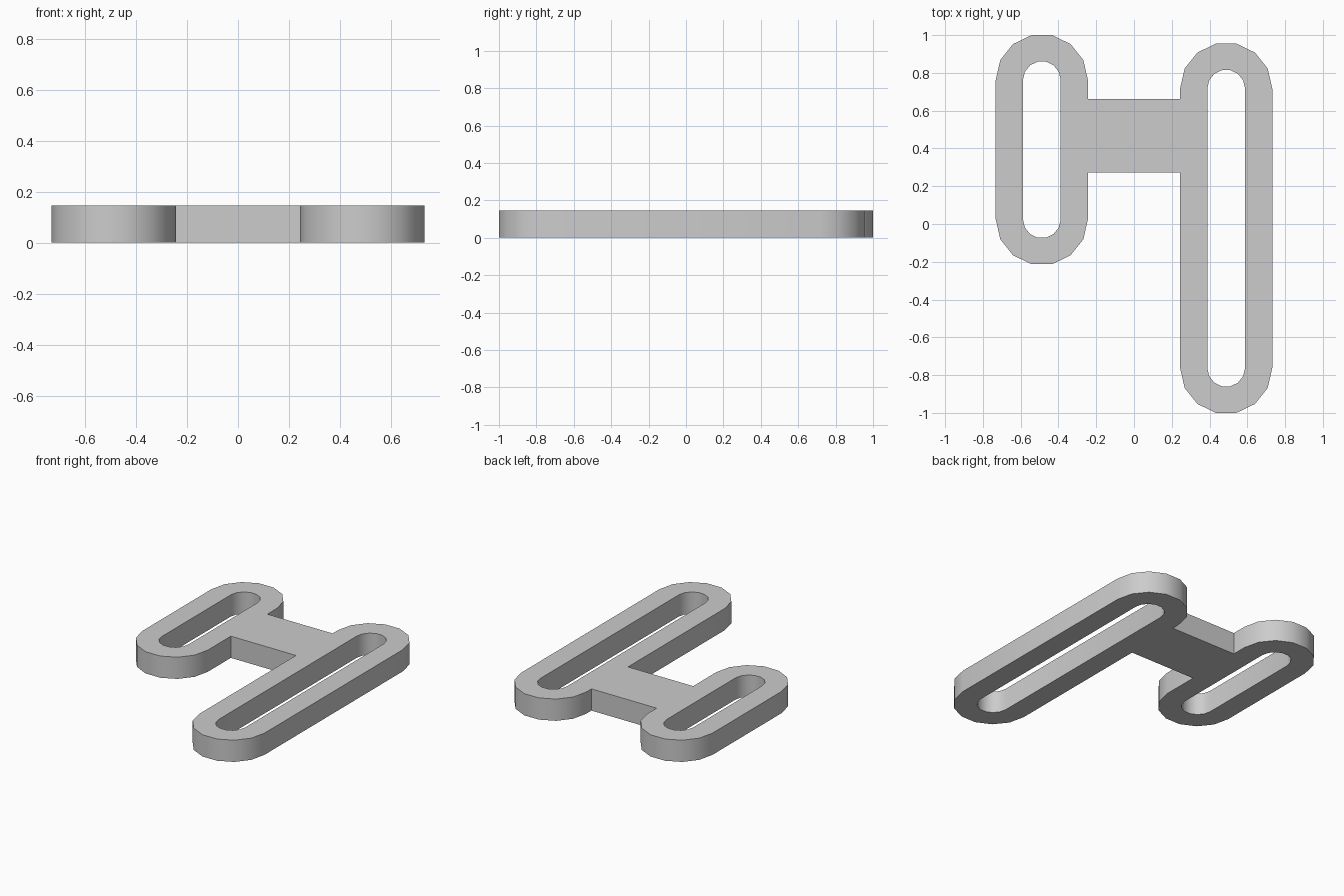
import bpy, bmesh
from math import cos, sin, pi, radians

cube = bpy.data.objects.get("Cube")
if cube:
    bpy.data.objects.remove(cube, do_unlink=True)

THICK = 0.147
OUTER, INNER = 0.244, 0.10
LOOP_X = 0.488
SEGMENTS = 7
# Arc centres of each loop: x, lower y, upper y
LEFT_LOOP = (LOOP_X, -0.762, 0.717)
RIGHT_LOOP = (-LOOP_X, 0.025, 0.762)
BRIDGE_FRONT, BRIDGE_BACK = 0.272, 0.662


def half_circle(x, y, r, start):
    angles = [start + pi * i / SEGMENTS for i in range(SEGMENTS + 1)]
    return [(x + r * cos(a), y + r * sin(a)) for a in angles]


def slot(loop, r):
    x, low, high = loop
    return half_circle(x, low, r, pi), half_circle(x, high, r, 0)


# Outer outline: two rounded loops joined by the bridge
edge = LOOP_X - OUTER
left_low, left_high = slot(LEFT_LOOP, OUTER)
right_low, right_high = slot(RIGHT_LOOP, OUTER)
outline = ([(-edge, BRIDGE_FRONT), (edge, BRIDGE_FRONT)] + left_low + left_high
           + [(edge, BRIDGE_BACK), (-edge, BRIDGE_BACK)] + right_high + right_low)

# Slotted openings
holes = [low + high for low, high in (slot(LEFT_LOOP, INNER), slot(RIGHT_LOOP, INNER))]

# Filled flat profile extruded to a plate
curve = bpy.data.curves.new("slotted_link_profile", "CURVE")
curve.dimensions = "2D"
curve.fill_mode = "BOTH"
curve.extrude = THICK / 2
for points in [outline] + holes:
    spline = curve.splines.new("POLY")
    spline.points.add(len(points) - 1)
    for p, (x, y) in zip(spline.points, points):
        p.co = (x, y, 0, 1)
    spline.use_cyclic_u = True

link = bpy.data.objects.new("slotted_link", curve)
link.location.z = THICK / 2
bpy.context.collection.objects.link(link)
bpy.ops.object.select_all(action="DESELECT")
link.select_set(True)
bpy.context.view_layer.objects.active = link
bpy.ops.object.convert(target="MESH")
link = bpy.context.object

# Weld caps to walls
bm = bmesh.new()
bm.from_mesh(link.data)
bmesh.ops.remove_doubles(bm, verts=bm.verts, dist=0.0005)
bmesh.ops.recalc_face_normals(bm, faces=bm.faces)
bm.to_mesh(link.data)
bm.free()
bpy.ops.object.shade_smooth_by_angle(angle=radians(30))

# Plain grey finish
grey = bpy.data.materials.new("plain_grey")
grey.use_nodes = True
colour = (0.604, 0.604, 0.604, 1)
grey.diffuse_color = colour
grey.node_tree.nodes["Principled BSDF"].inputs["Base Color"].default_value = colour
link.data.materials.clear()
link.data.materials.append(grey)
